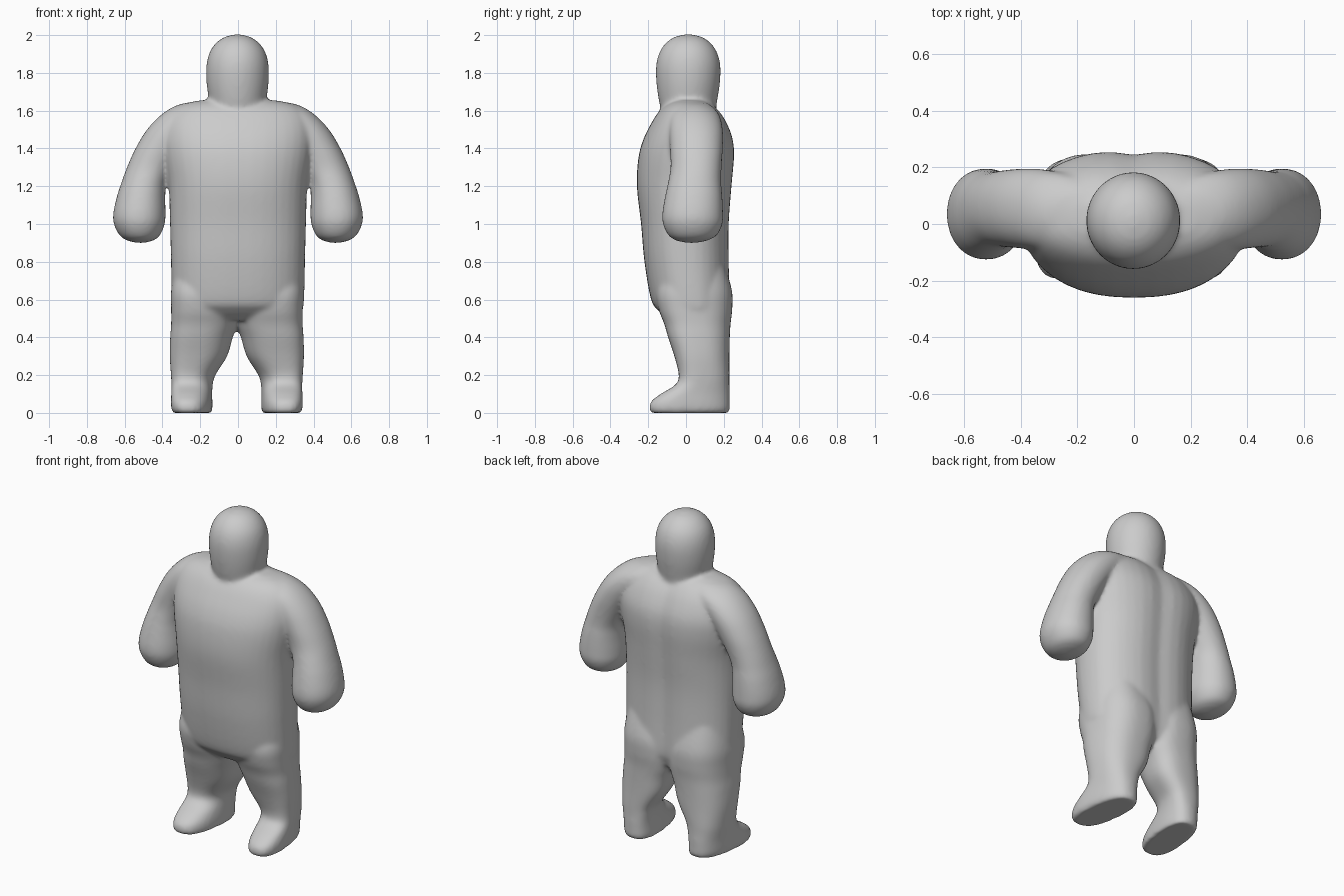
import bpy, bmesh, math

SIDES = 40
STEPS = 5


def catmull(a, b, c, d, t):
    return 0.5 * (2 * b + (c - a) * t + (2 * a - 5 * b + 4 * c - d) * t * t
                  + (3 * b - a - 3 * c + d) * t ** 3)


def loft(name, rows, power=2.4, groove=0.0, mirror=False, lean=0.0):
    """Skin rounded sections given as (z, x_min, x_max, y_front, y_back)."""
    bm = bmesh.new()
    sections = []
    for i in range(len(rows) - 1):
        quad = [rows[max(i - 1, 0)], rows[i], rows[i + 1], rows[min(i + 2, len(rows) - 1)]]
        for s in range(STEPS):
            sections.append([catmull(*v, s / STEPS) for v in zip(*quad)])
    sections.append(rows[-1])
    rings = []
    for z, x0, x1, y0, y1 in sections:
        ring = []
        for k in range(SIDES):
            a = 2 * math.pi * k / SIDES
            c, s = math.cos(a), math.sin(a)
            px = math.copysign(abs(c) ** (2 / power), c)
            py = math.copysign(abs(s) ** (2 / power), s)
            x = (x0 + x1) / 2 + px * (x1 - x0) / 2 - lean * py
            y = (y0 + y1) / 2 + py * (y1 - y0) / 2
            if py > 0:
                y -= groove * math.exp(-(x / 0.07) ** 2)
            ring.append(bm.verts.new((x, y, z)))
        rings.append(ring)
    for lo, hi in zip(rings, rings[1:]):
        for k in range(SIDES):
            n = (k + 1) % SIDES
            bm.faces.new((lo[k], lo[n], hi[n], hi[k]))
    bm.faces.new(rings[0][::-1])
    bm.faces.new(rings[-1])
    if mirror:
        dup = bmesh.ops.duplicate(bm, geom=bm.verts[:] + bm.edges[:] + bm.faces[:])["geom"]
        for v in dup:
            if isinstance(v, bmesh.types.BMVert):
                v.co.x = -v.co.x
    bmesh.ops.recalc_face_normals(bm, faces=bm.faces[:])
    mesh = bpy.data.meshes.new(name)
    bm.to_mesh(mesh)
    bm.free()
    ob = bpy.data.objects.new(name, mesh)
    bpy.context.collection.objects.link(ob)
    return ob


# Trunk with a rounded belly and a shallow spine groove
torso = loft("body", [
    (0.49, -0.31, 0.31, -0.08, 0.21),
    (0.54, -0.34, 0.34, -0.145, 0.23),
    (0.60, -0.35, 0.35, -0.185, 0.24),
    (0.80, -0.355, 0.355, -0.22, 0.235),
    (1.00, -0.36, 0.36, -0.238, 0.235),
    (1.20, -0.367, 0.367, -0.26, 0.25),
    (1.35, -0.39, 0.39, -0.252, 0.262),
    (1.45, -0.40, 0.40, -0.225, 0.255),
    (1.54, -0.39, 0.39, -0.18, 0.22),
    (1.60, -0.35, 0.35, -0.14, 0.18),
    (1.635, -0.29, 0.29, -0.10, 0.14),
    (1.655, -0.20, 0.20, -0.06, 0.10)], power=2.3, groove=0.018)

# Domed head
head = loft("head", [
    (1.56, -0.14, 0.14, -0.12, 0.15),
    (1.65, -0.153, 0.150, -0.143, 0.165),
    (1.75, -0.167, 0.162, -0.157, 0.180),
    (1.84, -0.167, 0.162, -0.158, 0.182),
    (1.91, -0.150, 0.145, -0.140, 0.164),
    (1.96, -0.115, 0.110, -0.105, 0.129),
    (1.99, -0.070, 0.065, -0.060, 0.084),
    (2.003, -0.02, 0.015, -0.01, 0.034)], power=2)

# Stubby arms ending in rounded mitts
arms = loft("arms", [
    (0.900, 0.50, 0.53, 0.01, 0.05),
    (0.912, 0.45, 0.585, -0.05, 0.11),
    (0.94, 0.413, 0.627, -0.093, 0.163),
    (1.00, 0.388, 0.657, -0.122, 0.193),
    (1.06, 0.384, 0.660, -0.125, 0.196),
    (1.15, 0.385, 0.640, -0.110, 0.192),
    (1.22, 0.377, 0.617, -0.095, 0.186),
    (1.30, 0.34, 0.588, -0.082, 0.188),
    (1.40, 0.28, 0.543, -0.085, 0.195),
    (1.50, 0.20, 0.482, -0.09, 0.195),
    (1.58, 0.12, 0.405, -0.085, 0.175),
    (1.63, 0.05, 0.32, -0.05, 0.13),
    (1.65, 0.03, 0.22, -0.01, 0.09)], power=2.1, mirror=True)

# Tapered legs with forward-pointing feet
legs = loft("legs", [
    (0.0, 0.138, 0.332, -0.185, 0.225),
    (0.02, 0.134, 0.342, -0.195, 0.232),
    (0.06, 0.134, 0.345, -0.185, 0.232),
    (0.10, 0.135, 0.343, -0.135, 0.232),
    (0.15, 0.132, 0.342, -0.055, 0.23),
    (0.20, 0.118, 0.345, -0.038, 0.23),
    (0.30, 0.055, 0.352, -0.062, 0.23),
    (0.40, 0.025, 0.350, -0.095, 0.232),
    (0.47, 0.00, 0.345, -0.115, 0.236),
    (0.55, -0.01, 0.345, -0.145, 0.245),
    (0.65, 0.00, 0.345, -0.155, 0.243),
    (0.80, 0.06, 0.32, -0.10, 0.20)], power=2.5, mirror=True, lean=0.022)
legs.location.x = -0.006

# Blend all parts into one soft skin
bpy.ops.object.select_all(action='DESELECT')
for ob in (torso, head, arms, legs):
    ob.select_set(True)
bpy.context.view_layer.objects.active = torso
bpy.ops.object.join()
remesh = torso.modifiers.new("skin", 'REMESH')
remesh.mode = 'VOXEL'
remesh.voxel_size = 0.011
remesh.use_smooth_shade = True
soften = torso.modifiers.new("soften", 'SMOOTH')
soften.factor = 0.5
soften.iterations = 12
bpy.ops.object.shade_smooth()
